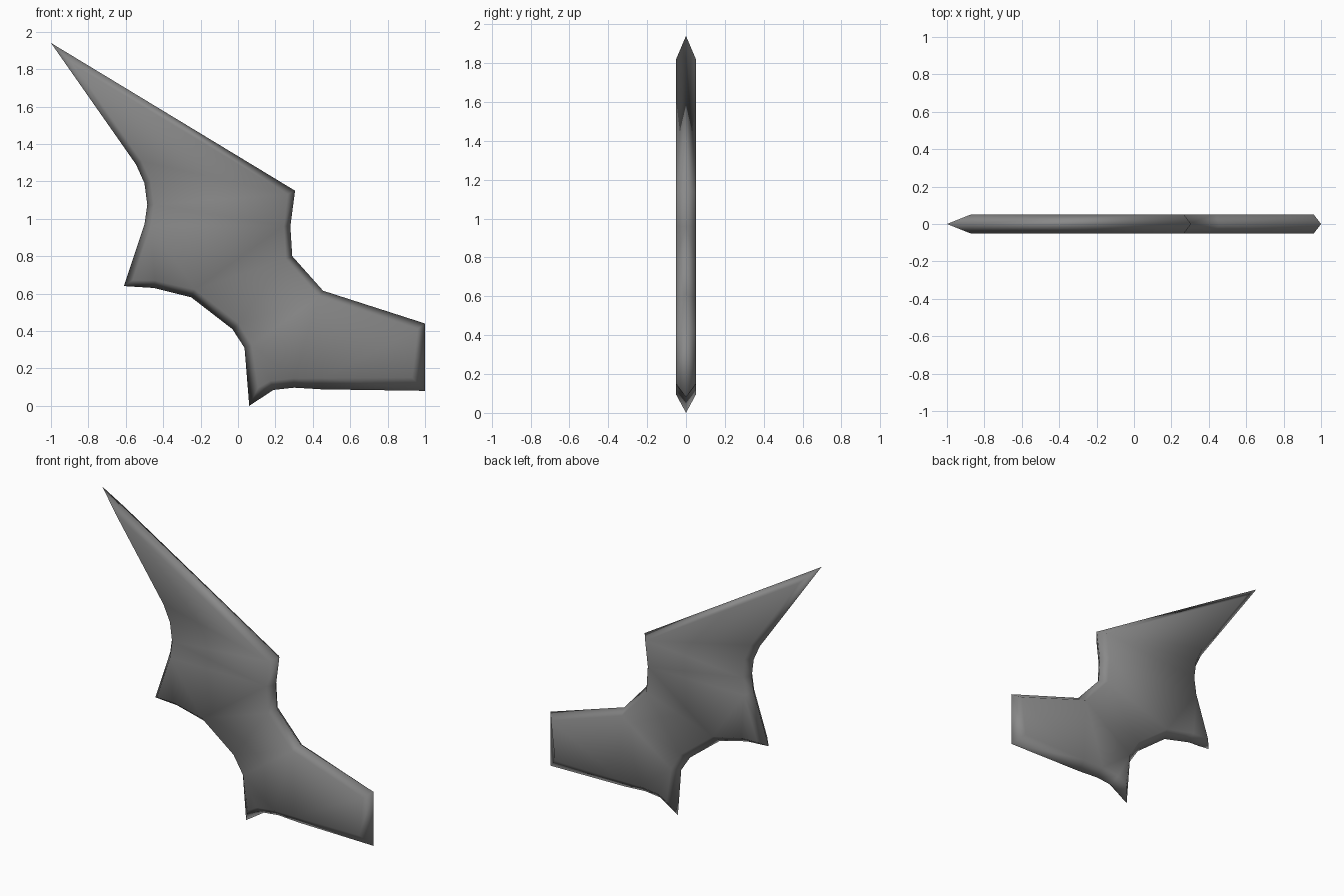
import bpy
import bmesh
from mathutils import Vector

HALF_THICKNESS = 0.052

# Wing outline, clockwise from the tip: x, z, bevel width
OUTLINE = [
    (-1, 1.94, .037), (.305, 1.15, .037), (.28, .96, .035), (.29, .8, .035),
    (.455, .615, .035), (1, .44, .04),
    (1, .08, .07), (.45, .088, .06), (.3, .097, .05), (.19, .085, .05),
    (.06, 0, .055), (.035, .31, .04), (-.03, .41, .045), (-.25, .58, .045),
    (-.45, .63, .04), (-.61, .64, .035), (-.5, .97, .035),
    (-.485, 1.075, .035), (-.5, 1.19, .035), (-.545, 1.29, .035),
]


def make_material(name, color):
    material = bpy.data.materials.new(name)
    material.use_nodes = True
    material.diffuse_color = color
    shader = material.node_tree.nodes["Principled BSDF"]
    shader.inputs["Base Color"].default_value = color
    return material


def inset_corner(previous, corner, following, width):
    """Move a corner inwards so both of its edges shift by the width."""
    before = (corner - previous).normalized()
    after = (following - corner).normalized()
    normal_before = Vector((before.y, -before.x))
    normal_after = Vector((after.y, -after.x))
    miter = (normal_before + normal_after).normalized()
    return corner + miter * width / miter.dot(normal_before)


def build_wing(name, material):
    corners = [Vector((x, z)) for x, z, width in OUTLINE]
    count = len(corners)
    inner = [
        inset_corner(corners[i - 1], corners[i], corners[(i + 1) % count], OUTLINE[i][2])
        for i in range(count)
    ]

    bm = bmesh.new()
    # Sharp rim along the middle plane
    rim = [bm.verts.new((c.x, 0, c.y)) for c in corners]

    # Flat side plus the bevel that joins it to the rim, front and back
    for side in (-1, 1):
        loop = [bm.verts.new((c.x, side * HALF_THICKNESS, c.y)) for c in inner]
        for i in range(count):
            j = (i + 1) % count
            bm.faces.new((rim[i], rim[j], loop[j], loop[i]))
        panel = bm.faces.new(loop)
        panel.normal_update()
        bmesh.ops.triangulate(bm, faces=[panel], ngon_method="BEAUTY")

    bmesh.ops.recalc_face_normals(bm, faces=bm.faces[:])
    for face in bm.faces:
        face.smooth = True

    mesh = bpy.data.meshes.new(name)
    bm.to_mesh(mesh)
    bm.free()
    mesh.materials.append(material)
    wing = bpy.data.objects.new(name, mesh)
    bpy.context.collection.objects.link(wing)
    return wing


default_cube = bpy.data.objects.get("Cube")
if default_cube:
    bpy.data.objects.remove(default_cube, do_unlink=True)

build_wing("wing_blade", make_material("dark grey", (0.25, 0.25, 0.25, 1)))
